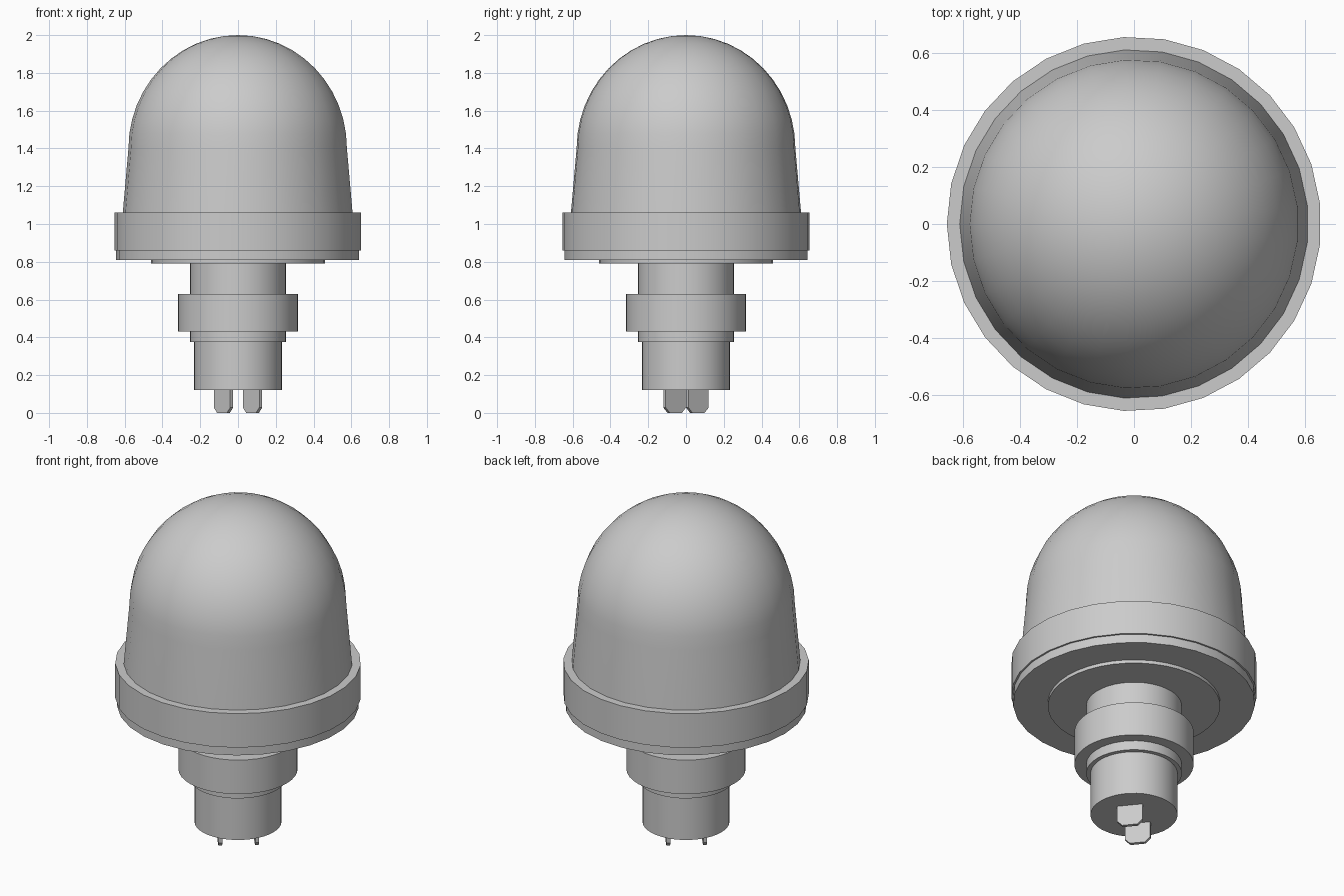
import bpy, bmesh, math
from mathutils import Matrix

cube = bpy.data.objects.get("Cube")
if cube:
    bpy.data.objects.remove(cube, do_unlink=True)

# Single light grey material
grey = bpy.data.materials.new("light grey")
grey.use_nodes = True
grey.diffuse_color = (0.6, 0.6, 0.6, 1)
grey.node_tree.nodes["Principled BSDF"].inputs["Base Color"].default_value = (0.6, 0.6, 0.6, 1)


def finish(name, bm):
    bmesh.ops.recalc_face_normals(bm, faces=bm.faces)
    mesh = bpy.data.meshes.new(name)
    bm.to_mesh(mesh)
    bm.free()
    mesh.materials.append(grey)
    obj = bpy.data.objects.new(name, mesh)
    bpy.context.collection.objects.link(obj)
    bpy.ops.object.select_all(action="DESELECT")
    obj.select_set(True)
    bpy.context.view_layer.objects.active = obj
    bpy.ops.object.shade_smooth_by_angle(angle=math.radians(30))
    return obj


def lathe(name, profile, sides):
    """Revolve (radius, height) points around z, starting on the -x side."""
    bm = bmesh.new()
    rings = []
    for r, z in profile:
        if r < 1e-4:
            rings.append([bm.verts.new((0, 0, z))])
        else:
            angles = [math.pi + math.tau * i / sides for i in range(sides)]
            rings.append([bm.verts.new((r * math.cos(a), r * math.sin(a), z)) for a in angles])
    for low, high in zip(rings, rings[1:]):
        for i in range(sides):
            j = (i + 1) % sides
            if len(high) == 1:
                bm.faces.new((low[i], low[j], high[0]))
            else:
                bm.faces.new((low[i], low[j], high[j], high[i]))
    # Close flat ends
    for ring in (rings[0], rings[-1]):
        if len(ring) > 1:
            bm.faces.new(ring)
    return finish(name, bm)


# Lens: tapered wall running into a rounded dome
STEPS = 12
lens = [(0.613, 1.0), (0.61, 1.06)]
for i in range(STEPS + 1):
    a = math.pi / 2 * i / STEPS
    lens.append((0.58 * math.cos(a), 1.4 + 0.6 * math.sin(a)))
lathe("dome_lens", lens, 29)

# Collar with a slightly narrower lower lip
lathe("collar", [(0.645, 0.81), (0.645, 0.86), (0.655, 0.86), (0.655, 1.06)], 29)

# Stacked round parts of the mount: name, radius, bottom, top
for name, r, bottom, top in (
    ("gasket", 0.46, 0.79, 0.81),
    ("neck", 0.255, 0.63, 0.79),
    ("lock_nut", 0.318, 0.43, 0.63),
    ("washer", 0.255, 0.375, 0.43),
    ("plug_body", 0.232, 0.12, 0.375),
):
    lathe(name, [(r, bottom), (r, top)], 40)


# Flat contact blades with clipped lower corners
def blade(name, side):
    w, t, c = 0.069, 0.02, 0.028
    outline = [(-w, 0.13), (-w, c), (c - w, 0), (w - c, 0), (w, c), (w, 0.13)]
    bm = bmesh.new()
    face = bm.faces.new([bm.verts.new((x, -t / 2, z)) for x, z in outline])
    extruded = bmesh.ops.extrude_face_region(bm, geom=[face])["geom"]
    bmesh.ops.translate(bm, vec=(0, t, 0),
                        verts=[v for v in extruded if isinstance(v, bmesh.types.BMVert)])
    place = Matrix.Translation((0.077 * side, 0.06 * side, 0))
    bm.transform(place @ Matrix.Rotation(math.radians(-51), 4, "Z"))
    finish(name, bm)


blade("left_contact", 1)
blade("right_contact", -1)
